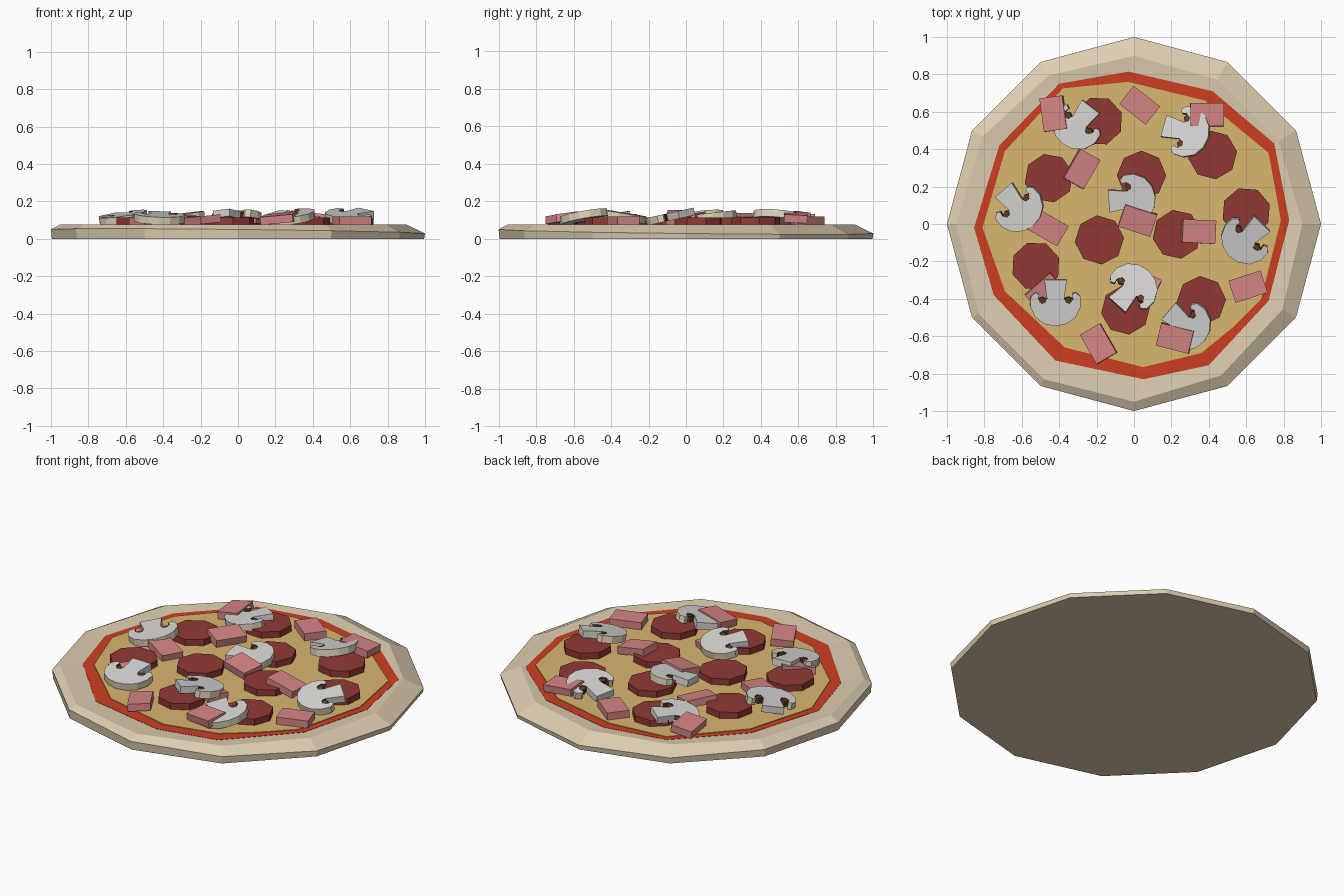
import bpy, bmesh, math
from mathutils import Vector, Matrix

if "Cube" in bpy.data.objects:
    bpy.data.objects.remove(bpy.data.objects["Cube"])


def material(name, rgb):
    m = bpy.data.materials.new(name)
    lin = [((c / 255 + 0.055) / 1.055) ** 2.4 for c in rgb]
    m.diffuse_color = (*lin, 1)
    m.use_nodes = True
    m.node_tree.nodes["Principled BSDF"].inputs["Base Color"].default_value = m.diffuse_color
    return m


CRUST = material("baked crust", (222, 206, 177))
SAUCE = material("tomato sauce", (206, 62, 36))
CHEESE = material("melted cheese", (216, 183, 110))
PEPPERONI = material("pepperoni red", (145, 57, 53))
HAM = material("ham pink", (213, 133, 133))
FLESH = material("mushroom flesh", (216, 215, 212))
SKIN = material("mushroom skin", (220, 210, 182))
GILL = material("mushroom gill", (92, 62, 42))


def finish(name, bm, mats, matrix=None):
    bmesh.ops.recalc_face_normals(bm, faces=bm.faces)
    me = bpy.data.meshes.new(name)
    bm.to_mesh(me)
    bm.free()
    for m in mats:
        me.materials.append(m)
    ob = bpy.data.objects.new(name, me)
    if matrix is not None:
        ob.matrix_world = matrix
    bpy.context.collection.objects.link(ob)
    return ob


def prism(bm, outline, z0, z1):
    """Extruded outline; returns the side faces in outline order."""
    lo = [bm.verts.new((x, y, z0)) for x, y in outline]
    hi = [bm.verts.new((x, y, z1)) for x, y in outline]
    bm.faces.new(lo[::-1])
    bm.faces.new(hi)
    n = len(outline)
    return [bm.faces.new((lo[i], lo[(i + 1) % n], hi[(i + 1) % n], hi[i])) for i in range(n)]


def placed(x, y, z, angle, slope=(0, 0)):
    """Turn about z, then lean so the top plane follows the slope."""
    up = Vector((-slope[0], -slope[1], 1)).normalized()
    lean = Vector((0, 0, 1)).rotation_difference(up).to_matrix().to_4x4()
    return Matrix.Translation((x, y, z)) @ lean @ Matrix.Rotation(math.radians(angle), 4, 'Z')


# Crust: twelve-sided dough with a slightly uneven rim
sauce_edge = [(.83, .02), (.75, .43), (.42, .71), (-.03, .815), (-.40, .75), (-.72, .42),
              (-.855, -.02), (-.75, -.38), (-.42, -.73), (.05, -.83), (.40, -.755), (.72, -.41)]
bm = bmesh.new()
rings = [[], [], [], []]
for i, (sx, sy) in enumerate(sauce_edge):
    a = i * math.pi / 6
    c, s = math.cos(a), math.sin(a)
    lean = c + s
    r = 0.925 - 0.025 * lean
    rings[0].append(bm.verts.new((c * .995, s * .995, 0)))
    rings[1].append(bm.verts.new((c, s, 0.039 - 0.011 * lean)))
    rings[2].append(bm.verts.new((c * r, s * r, 0.077)))
    rings[3].append(bm.verts.new((sx, sy, 0.071)))
for a, b in zip(rings, rings[1:]):
    for i in range(12):
        j = (i + 1) % 12
        bm.faces.new((a[i], a[j], b[j], b[i]))
bm.faces.new(rings[0][::-1])
bm.faces.new(rings[3])
finish("crust", bm, [CRUST])

# Sauce and cheese layers
bm = bmesh.new()
prism(bm, sauce_edge, 0.068, 0.0725)
finish("sauce", bm, [SAUCE])
cheese_edge = [(.785, .02), (.72, .38), (.38, .66), (-.03, .76), (-.38, .725), (-.69, .39),
               (-.81, -.02), (-.69, -.36), (-.37, -.66), (.05, -.765), (.36, -.69), (.52, -.56), (.68, -.40)]
bm = bmesh.new()
prism(bm, cheese_edge, 0.069, 0.076)
finish("cheese", bm, [CHEESE])

# Pepperoni slices: x, y, turn
for i, (x, y, turn) in enumerate([
        (-.19, .55, 20), (.42, .37, 8), (.04, .26, 0), (-.455, .245, 12), (.60, .065, 18),
        (-.185, -.085, 5), (.23, -.055, 10), (-.525, -.225, 20), (.36, -.41, 3), (-.045, -.46, 8)]):
    bm = bmesh.new()
    prism(bm, [(.132 * math.cos(k * math.pi / 4), .132 * math.sin(k * math.pi / 4)) for k in range(8)],
          -.02, .02)
    finish(f"pepperoni_{i + 1}", bm, [PEPPERONI], placed(x, y, 0.093, turn))

# Ham pieces: x, y, z, turn, slope
for i, (x, y, z, turn, slope) in enumerate([
        (-.43, .59, .105, 98, (.15, 0)), (.03, .635, .098, -38, (0, 0)), (.39, .585, .115, 0, (-.1, -.05)),
        (-.28, .295, .107, 60, (-.15, .05)), (-.46, -.02, .098, -30, (-.08, .05)),
        (.02, .02, .112, -18, (0, .15)), (.345, -.04, .115, -3, (-.2, 0)),
        (.61, -.335, .098, 18, (0, 0)), (.22, -.61, .110, -14, (.12, .1)),
        (-.19, -.64, .100, -60, (.1, 0)), (.04, -.32, .095, -25, (0, -.1)),
        (-.475, -.365, .097, 42, (0, .15))]):
    bm = bmesh.new()
    prism(bm, [(-.09, -.062), (.09, -.062), (.09, .062), (-.09, .062)], -.021, .021)
    finish(f"ham_{i + 1}", bm, [HAM], placed(x, y, z, turn, slope))

# Mushroom slices: half outline mirrored (cap crown to stem end), stem points +y
half = [(.058, -.103), (.108, -.068), (.135, -.01), (.132, .045), (.108, .066), (.088, .056),
        (.094, .03), (.078, .008), (.056, .01), (.046, .035), (.06, .135)]
outline = [(0, -.115)] + half + [(-x, y) for x, y in half[::-1]]
gill = [(.094, .03), (.078, .008), (.056, .01), (.048, .03), (.07, .042)]
for i, (x, y, z, turn, slope) in enumerate([
        (-.31, .52, .112, 53, (.13, .02)), (.29, .49, .118, 165, (.16, -.1)),
        (-.61, .08, .113, 130, (.14, .1)), (.0, .135, .115, 185, (.03, .12)),
        (.59, -.09, .117, 45, (0, .22)), (-.42, -.43, .110, 90, (-.03, .13)),
        (.0, -.335, .118, 228, (-.02, -.16)), (.29, -.55, .117, 140, (.1, .17))]):
    bm = bmesh.new()
    for f in prism(bm, outline, -.02, .02):
        mx, my, _ = f.calc_center_median()
        if abs(mx) > .05 and my < .06 and math.hypot(mx, my) < .105 and my > 0:
            f.material_index = 2      # gill notch walls
        elif abs(mx) > .085 or my < 0:
            f.material_index = 1      # outer skin of the cap
    for side in (1, -1):
        before = set(bm.faces)
        prism(bm, [(side * gx, gy) for gx, gy in gill], -.018, .014)
        for f in set(bm.faces) - before:
            f.material_index = 2
    finish(f"mushroom_{i + 1}", bm, [FLESH, SKIN, GILL], placed(x, y, z, turn - 90, slope))
